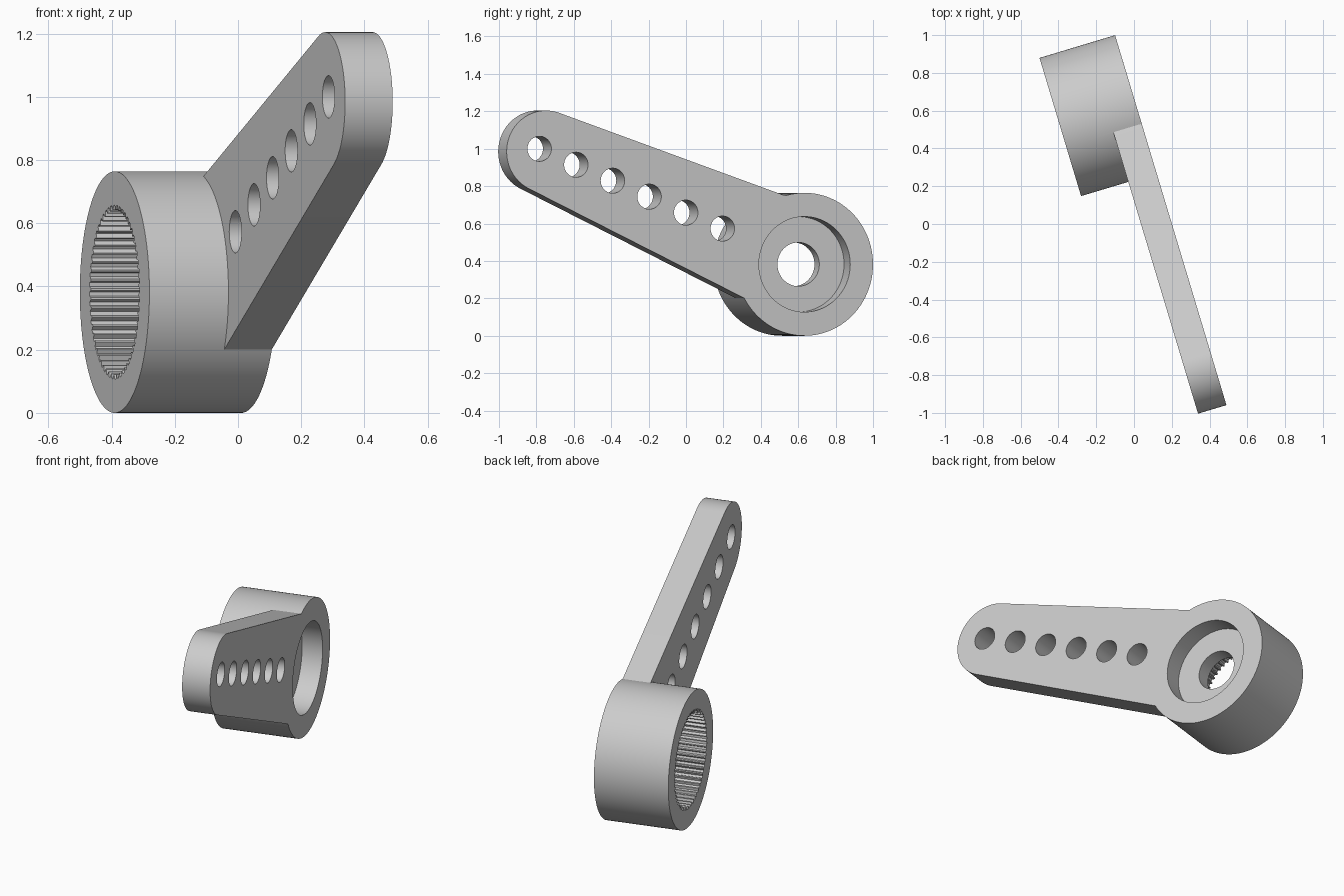
import bpy
from math import sin, cos, pi, radians
from mathutils import Matrix, Vector

if "Cube" in bpy.data.objects:
    bpy.data.objects.remove(bpy.data.objects["Cube"])

grey = bpy.data.materials.new("light grey")
grey.use_nodes = True
colour = (0.6, 0.6, 0.6, 1)
grey.diffuse_color = colour
grey.node_tree.nodes["Principled BSDF"].inputs["Base Color"].default_value = colour

# Working frame: x along the lever, y up, z into the hub from its flat outer face
YAW, TILT = radians(16.75), radians(22.65)
along = Vector((sin(YAW), -cos(YAW), 0))
up = Vector((0, 0, 1))
inward = along.cross(up)
FRAME = Matrix((along, up, inward)).transposed().to_4x4()
FRAME.translation = (0.01, 0.634, 0.382)

HUB_R, HUB_DEPTH, ARM_DEPTH = 0.382, 0.418, 0.157
TIP_R, TIP_DIST, TAPER = 0.22, 1.564, 0.058
OVER = 0.05


def prism(name, outline, z0, z1):
    """Extrude a closed 2D outline between two depths."""
    n = len(outline)
    verts = [(x, y, z) for z in (z0, z1) for x, y in outline]
    faces = [tuple(reversed(range(n))), tuple(range(n, 2 * n))]
    faces += [(i, (i + 1) % n, (i + 1) % n + n, i + n) for i in range(n)]
    mesh = bpy.data.meshes.new(name)
    mesh.from_pydata(verts, [], faces)
    mesh.materials.append(grey)
    obj = bpy.data.objects.new(name, mesh)
    bpy.context.collection.objects.link(obj)
    obj.matrix_world = FRAME
    return obj


def arc(r, start=0, end=2 * pi, n=96, centre=(0, 0), closed=True):
    steps = n if closed else n - 1
    return [(centre[0] + r * cos(start + (end - start) * i / steps),
             centre[1] + r * sin(start + (end - start) * i / steps)) for i in range(n)]


def tilted(points):
    return [(x * cos(TILT) - y * sin(TILT), x * sin(TILT) + y * cos(TILT)) for x, y in points]


def combine(target, tool, operation):
    mod = target.modifiers.new(operation.title(), 'BOOLEAN')
    mod.object, mod.operation, mod.solver = tool, operation, 'EXACT'
    bpy.context.view_layer.objects.active = target
    bpy.ops.object.modifier_apply(modifier=mod.name)
    bpy.data.objects.remove(tool)


# Hub joined with the tapered, round-ended arm
lever = prism("lever_with_hub", arc(HUB_R, n=128), 0, HUB_DEPTH)
half = TIP_R + TAPER * TIP_DIST
sweep = pi / 2 - TAPER
outline = [(0, half), (0, -half)] + arc(TIP_R, -sweep, sweep, 49, (TIP_DIST, 0), False)
combine(lever, prism("arm", tilted(outline), 0, ARM_DEPTH), 'UNION')

# Round recess on the outer face and a screw hole through the web
combine(lever, prism("recess", arc(0.255), -OVER, 0.115), 'DIFFERENCE')
combine(lever, prism("screw_hole", arc(0.117, n=64), 0, 0.3), 'DIFFERENCE')

# Toothed socket on the inner side
TEETH = 56
socket = []
for i in range(TEETH):
    for offset, r in ((0, 0.275), (0.4, 0.275), (0.6, 0.261), (0.8, 0.261)):
        a = 2 * pi * (i + offset) / TEETH
        socket.append((r * cos(a), r * sin(a)))
combine(lever, prism("socket", socket, 0.205, HUB_DEPTH + OVER), 'DIFFERENCE')

# Row of linkage holes
for i in range(6):
    hole = tilted(arc(0.067, n=48, centre=(0.496 + 0.2216 * i, 0)))
    combine(lever, prism("link_hole", hole, -OVER, ARM_DEPTH + OVER), 'DIFFERENCE')

bpy.ops.object.select_all(action='DESELECT')
lever.select_set(True)
bpy.context.view_layer.objects.active = lever
bpy.ops.object.shade_smooth_by_angle(angle=radians(20))
